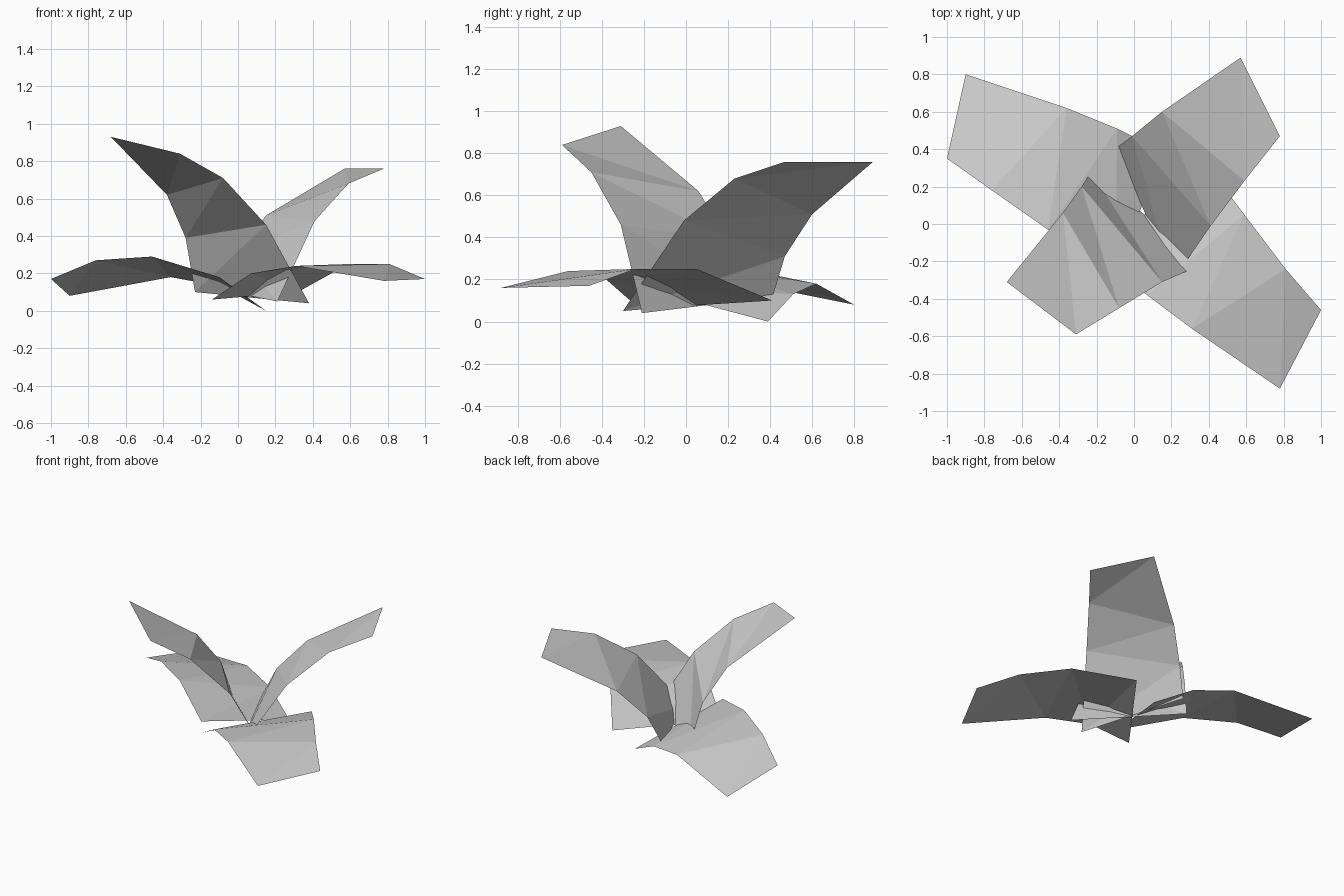
import bpy
import bmesh

# Remove the default cube only
cube = bpy.data.objects.get("Cube")
if cube:
    bpy.data.objects.remove(cube, do_unlink=True)

# One plain leaf material
leaf_grey = bpy.data.materials.new("leaf_grey")
leaf_grey.use_nodes = True
colour = (0.6, 0.6, 0.6, 1.0)
leaf_grey.diffuse_color = colour
leaf_grey.node_tree.nodes["Principled BSDF"].inputs["Base Color"].default_value = colour


def make_leaf(name, creased_edge, other_edge):
    """Bridge two leaf edges (tip to root) with flat folded triangles."""
    bm = bmesh.new()
    first = [bm.verts.new(point) for point in creased_edge]
    second = [bm.verts.new(point) for point in other_edge]
    for i in range(len(first) - 1):
        # the fold runs from the first edge down to the second edge
        bm.faces.new((first[i], second[i], second[i + 1]))
        bm.faces.new((first[i], second[i + 1], first[i + 1]))
    bmesh.ops.recalc_face_normals(bm, faces=bm.faces)
    bm.normal_update()
    # keep the upper side of the leaf outward
    if sum(face.normal.z * face.calc_area() for face in bm.faces) < 0:
        bmesh.ops.reverse_faces(bm, faces=bm.faces)
    mesh = bpy.data.meshes.new(name)
    bm.to_mesh(mesh)
    bm.free()
    mesh.materials.append(leaf_grey)
    leaf = bpy.data.objects.new(name, mesh)
    bpy.context.collection.objects.link(leaf)
    return leaf


# Tall leaf rising to the front right
make_leaf(
    "tall_front_leaf",
    [(-.31, -.59, .84), (-.08, -.45, .71), (.15, -.31, .46), (.38, -.21, .04)],
    [(-.68, -.31, .93), (-.38, .06, .62), (-.28, .2, .39), (-.23, .28, .1)],
)

# Tall leaf rising to the back left
make_leaf(
    "tall_back_leaf",
    [(.57, .89, .76), (.15, .6, .51), (-.01, .47, .31), (-.09, .41, .11)],
    [(.78, .47, .76), (.59, .23, .68), (.41, -.01, .48), (.21, -.3, .05)],
)

# Low drooping leaf towards the back right
make_leaf(
    "low_back_leaf",
    [(-.9, .8, .08), (-.36, .62, .18), (-.09, .51, .13), (.15, .39, 0)],
    [(-1, .35, .17), (-.76, .18, .27), (-.46, -.03, .29), (-.1, -.29, .18)],
)

# Low drooping leaf towards the front left
make_leaf(
    "low_front_leaf",
    [(.78, -.88, .16), (.31, -.56, .24), (.07, -.38, .2), (-.14, -.22, .06)],
    [(1, -.46, .17), (.81, -.24, .25), (.59, .05, .25), (.32, .41, .1)],
)
